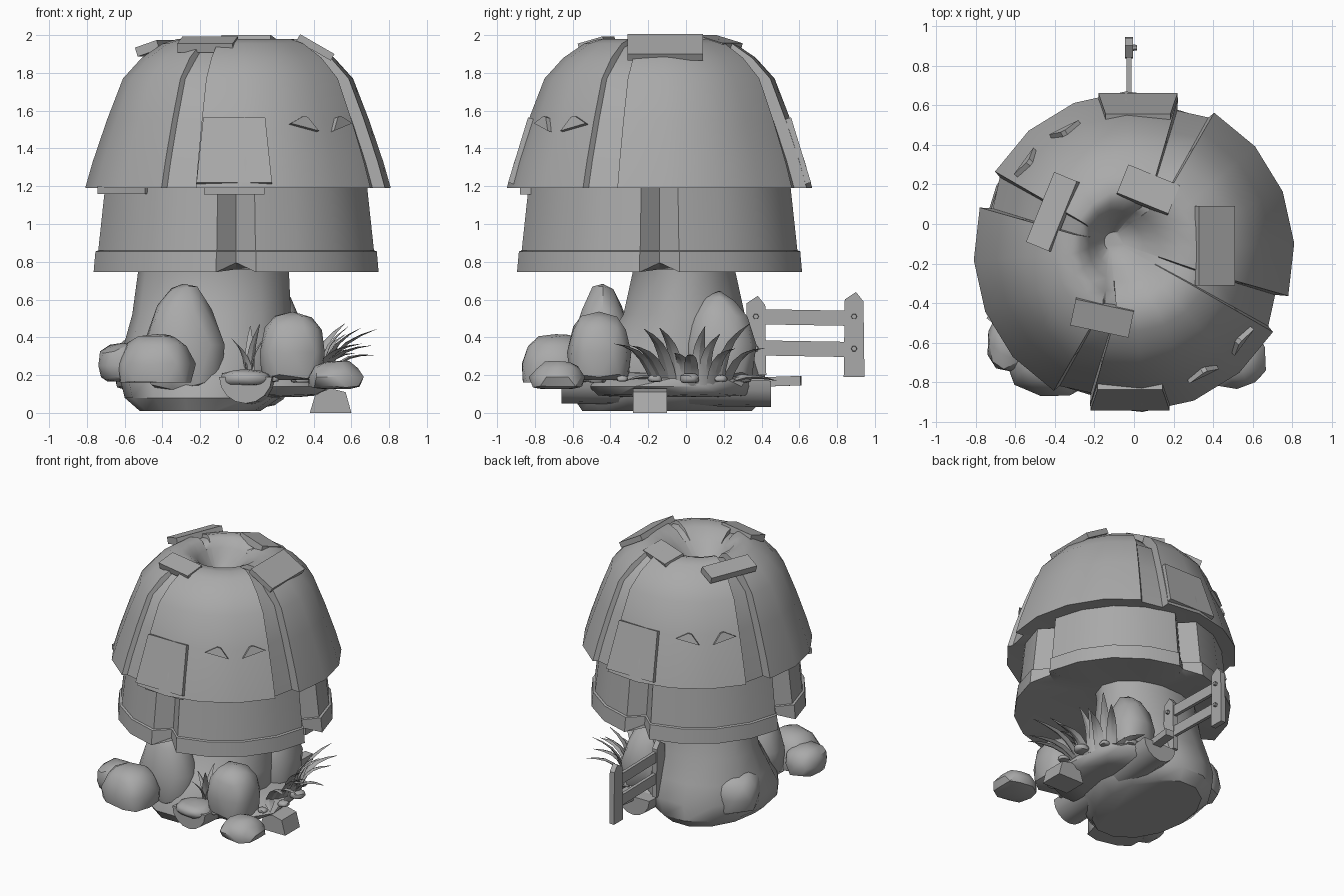
import bpy, bmesh, math, random
from math import sin, cos, pi, radians
from mathutils import Vector, Matrix

random.seed(4)
cube = bpy.data.objects.get("Cube")
if cube:
    bpy.data.objects.remove(cube, do_unlink=True)

grey = bpy.data.materials.new("plain_grey")
grey.use_nodes = True
COLOUR = (0.4, 0.4, 0.4, 1)
grey.diffuse_color = COLOUR
grey.node_tree.nodes["Principled BSDF"].inputs["Base Color"].default_value = COLOUR


def finish(name, bm, smooth=None):
    """Turn a bmesh into a named, coloured object."""
    bmesh.ops.recalc_face_normals(bm, faces=bm.faces)
    mesh = bpy.data.meshes.new(name)
    bm.to_mesh(mesh)
    bm.free()
    ob = bpy.data.objects.new(name, mesh)
    bpy.context.collection.objects.link(ob)
    mesh.materials.append(grey)
    if smooth:
        bpy.ops.object.select_all(action='DESELECT')
        ob.select_set(True)
        bpy.context.view_layer.objects.active = ob
        bpy.ops.object.shade_smooth_by_angle(angle=radians(smooth))
    return ob


def loft(name, rings, smooth=None):
    """Skin a list of equal-length closed rings and cap both ends."""
    bm = bmesh.new()
    loops = [[bm.verts.new(p) for p in ring] for ring in rings]
    n = len(loops[0])
    for a, b in zip(loops, loops[1:]):
        for i in range(n):
            j = (i + 1) % n
            bm.faces.new((a[i], a[j], b[j], b[i]))
    bm.faces.new(loops[0])
    bm.faces.new(loops[-1])
    return finish(name, bm, smooth)


def slab(name, loc, size, yaw=0, tilt=0, taper=1.0, roll=0):
    """Box turned about z, leaned about its own x; top may be tapered."""
    bm = bmesh.new()
    bmesh.ops.create_cube(bm, size=1)
    for v in bm.verts:
        if v.co.z > 0:
            v.co.x *= taper
        v.co = Vector(a * b for a, b in zip(v.co, size))
    turn = (Matrix.Rotation(radians(yaw), 4, 'Z') @ Matrix.Rotation(radians(tilt), 4, 'X')
            @ Matrix.Rotation(radians(roll), 4, 'Y'))
    bm.transform(Matrix.Translation(loc) @ turn)
    return finish(name, bm)


def rock(name, loc, half, rough=0.06, peak=0.0, box=0.8, floor=-0.7, yaw=0):
    """Boulder; peak narrows the top, a low box value squares it off."""
    bm = bmesh.new()
    bmesh.ops.create_icosphere(bm, subdivisions=2, radius=1)
    for v in bm.verts:
        p = Vector(math.copysign(abs(c) ** box, c) for c in v.co)
        p *= 1 + random.uniform(-rough, rough)
        p.z = max(p.z, floor)
        pinch = 1 - peak * max(p.z, 0)
        v.co = Vector((p.x * half[0] * pinch, p.y * half[1] * pinch, p.z * half[2]))
    bm.transform(Matrix.Translation(loc) @ Matrix.Rotation(radians(yaw), 4, 'Z'))
    return finish(name, bm, 38)


def blade(name, root, tip, width, bow=0.08):
    """Curved, tapering grass blade with a diamond section."""
    root, tip = Vector(root), Vector(tip)
    along = (tip - root).normalized()
    side = along.cross(Vector((0, 0, 1))).normalized()
    up = side.cross(along)
    rings = []
    for k in range(6):
        t = k / 5
        c = root.lerp(tip, t) + up * bow * sin(pi * t)
        w = width * (0.7 + t) * (1 - t) + 0.002
        rings.append([c + side * w, c + up * w * .3, c - side * w, c - up * w * .3])
    return loft(name, rings, 30)


CX, CY = 0.0, -0.14

# Domed cap: four overlapping panels with grooves between, and a soft hollow in the crown
profile = [(.60, 1.21), (.81, 1.19), (.77, 1.33), (.695, 1.55), (.61, 1.77), (.51, 1.88),
           (.40, 1.955), (.32, 1.98), (.25, 1.965), (.18, 1.91), (.12, 1.84), (.05, 1.78)]
spokes = []
for q in range(4):
    start = 254 + 90 * q
    spokes += [(start + 19 * k, 0) for k in range(5)]
    spokes += [(start + 77, .035), (start + 89, .065)]
rings = []
for i, (r, z) in enumerate(profile):
    ring = []
    drift = .025 * max(i - 7, 0)
    for ang, cut in spokes:
        a = radians(ang)
        depth = cut if 0 < i < 9 else 0
        rr = r - depth * (1 if z < 1.9 else .4)
        zz = z - (depth * .6 if z > 1.85 else 0)
        ring.append((CX - drift + rr * cos(a), CY + drift * .5 + rr * sin(a), zz))
    rings.append(ring)
loft("cap", rings, 42)

# Skirt below the cap: one ring with a lip, notched at the four axes
skirt_profile = [(.60, 1.2), (.70, 1.2), (.737, .86), (.752, .855), (.762, .745), (.62, .76), (.3, .8)]
rings = []
for i, (r, z) in enumerate(skirt_profile):
    ring = []
    for q in range(4):
        for off in (0, 8, 26, 45, 64, 82):
            a = radians(90 * q + off)
            notch = .10 if off == 0 and 0 < i < 5 else 0
            lift = .05 if notch and i == 4 else 0
            ring.append((CX - .01 + (r - notch) * cos(a), CY + (r - notch) * sin(a), z + lift))
    rings.append(ring)
loft("skirt", rings, 25)

# Lifted shingles and wedge chips on the cap, front and back
for s, label in ((-1, "front"), (1, "back")):
    slab(label + "_shingle", (.02 * s, CY + s * .725, 1.385), (.40, .05, .36), 0, s * 17, .82)
    for k, ang in enumerate((-60, -40)):
        a = radians(ang if s < 0 else ang + 180)
        slab(f"{label}_chip_{k}", (CX + .69 * cos(a), CY + .69 * sin(a), 1.535),
             (.17, .05, .06), math.degrees(a) + 90, -15, .15, 14 - 28 * k)
for k, (x, z, yaw) in enumerate(((-.60, 1.18, -38), (-.02, 1.175, 0))):
    slab(f"under_strip_{k}", (x, -.55 - .30 * k, z), (.32, .06, .04), yaw)

# Broken pieces around the crown
slab("crown_piece_front", (-.16, -.47, 1.95), (.30, .14, .05), -12, 16)
slab("crown_piece_back", (.07, .17, 1.955), (.28, .16, .05), -22, -16)
slab("crown_piece_right", (-.41, .06, 1.93), (.38, .13, .05), 68, -18)
slab("crown_piece_left", (.41, -.11, 1.935), (.40, .21, .04), 90, 30)

# Broad trunk, its foot flaring to one side
trunk = [(-.20, -.10, .32, .46, .01), (-.19, -.09, .41, .52, .08), (-.17, -.07, .46, .50, .20),
         (-.16, -.04, .45, .42, .34), (-.14, -.01, .42, .33, .52), (-.13, -.01, .40, .28, .74),
         (-.12, -.03, .40, .29, .90)]
loft("trunk", [[(x + rx * cos(a), y + ry * sin(a), z) for a in (2 * pi * k / 14 for k in range(14))]
               for x, y, rx, ry, z in trunk], 40)
rock("root_lump", (-.46, .04, .24), (.18, .24, .18), yaw=30)
rock("ground_mound", (.15, -.08, .14), (.34, .46, .08))

# Boulders around the foot
rock("boulder_front_right", (-.43, -.69, .26), (.21, .18, .165), .05, .28, .7, -.6, -12)
rock("boulder_outer_right", (-.61, -.60, .25), (.13, .15, .12))
rock("boulder_tall", (-.29, -.44, .36), (.22, .17, .34), .05, .5)
rock("boulder_front_left", (.29, -.46, .32), (.18, .17, .21), .04, .12, .7)
rock("boulder_low_left", (.52, -.68, .19), (.15, .15, .09), .08, .3)
rock("boulder_left", (.20, .18, .36), (.17, .19, .27), .07, .3)

# Pebbles
for k in range(8):
    a = radians(-100 + 23 * k)
    size = random.uniform(.025, .05)
    rock(f"pebble_{k}", (.08 + .43 * cos(a), -.1 + .46 * sin(a), .18), (size * 1.3, size * 1.2, size * .7))

# Small wooden arch step and a split log lying under the mound, round side down
arch = [(-.11, 0), (-.08, .10), (0, .13), (.08, .11), (.11, 0)]
loft("arch_step", [[(.49 + u, y, v) for u, v in arch] for y in (-.28, -.10)])
half_round = [(.14 * cos(a), .14 * sin(a)) for a in (pi + pi * k / 8 for k in range(9))]
loft("split_log", [[(x + u, y, z + v) for u, v in half_round]
                   for x, y, z in ((.04, -.66, .19), (.14, .45, .17))], 40)
slab("fallen_log", (.16, .3, .16), (.07, .62, .05), -4, 2)
rock("boulder_low_middle", (.04, -.57, .18), (.14, .13, .05))

# Broad grass fanned out on the left side, flat leaves below it, and a tuft in front
for k in range(11):
    t = k / 10
    reach = random.uniform(.16, .31) * (1 - .5 * t * t)
    blade(f"grass_side_{k}", (.38 + .08 * sin(pi * t), -.15 + .36 * t, .15),
          (.45 + reach, -.38 + .80 * t, random.uniform(.30, .48)), .05, .06)
for k in range(5):
    blade(f"ground_leaf_{k}", (.34, -.12 + .08 * k, .15),
          (.50 - .05 * k, -.32 + .20 * k, .17), .06, .03)
for k in range(5):
    a = radians(72 * k + 15)
    blade(f"grass_front_{k}", (.06, -.48, .16),
          (.06 + .10 * cos(a), -.48 + .10 * sin(a), random.uniform(.35, .5)), .035, .03)

# Fence behind: two pointed posts, two rails and bolts
for label, y, low, high in (("inner", .37, .2, .62), ("outer", .89, .19, .64)):
    w = .055
    shape = [(-w, low), (w, low), (w * .9, high - .05), (.01, high), (-w * .9, high - .04)]
    loft(label + "_post", [[(x, y + u, v) for u, v in shape] for x in (-.045, -.005)])
    for k, z in enumerate((.34, .51)):
        bm = bmesh.new()
        bmesh.ops.create_cone(bm, cap_ends=True, segments=6, radius1=.018, radius2=.014, depth=.04)
        bm.transform(Matrix.Translation((-.005, y, z)) @ Matrix.Rotation(pi / 2, 4, 'Y'))
        finish(f"{label}_bolt_{k}", bm)
for label, z in (("lower", .34), ("upper", .505)):
    slab(label + "_rail", (-.025, .62, z), (.025, .56, .08), 0, -1)
